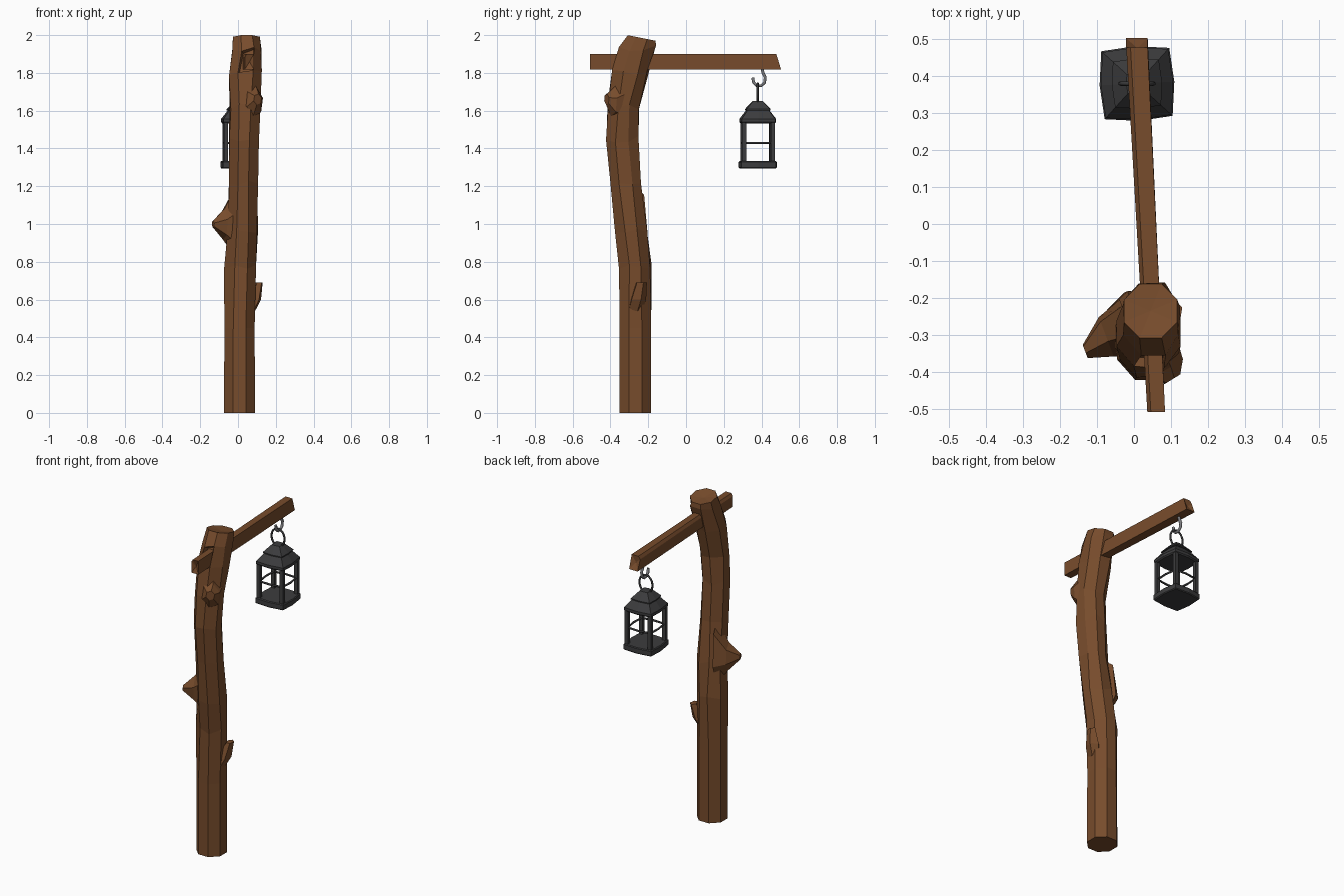
import bpy, bmesh, math, random
from mathutils import Vector

random.seed(4)
cube = bpy.data.objects.get("Cube")
if cube:
    bpy.data.objects.remove(cube, do_unlink=True)

X, Y, Z = Vector((1, 0, 0)), Vector((0, 1, 0)), Vector((0, 0, 1))


def material(name, color):
    m = bpy.data.materials.new(name)
    m.use_nodes = True
    m.diffuse_color = (*color, 1)
    m.node_tree.nodes["Principled BSDF"].inputs["Base Color"].default_value = (*color, 1)
    return m


wood = material("brown wood", (0.185, 0.072, 0.025))
iron = material("dark iron", (0.045, 0.045, 0.047))
steel = material("grey steel", (0.2, 0.2, 0.21))


def polygon(n, turn=0.0, corner=1.0, mid=None):
    """Unit outline; odd points use mid when the sides bulge."""
    points = []
    for i in range(n):
        a = turn + math.tau * i / n
        r = mid if mid and i % 2 else corner
        points.append((r * math.cos(a), r * math.sin(a)))
    return points


def loft(name, outline, sections, mat, u=X, v=Y, edit=None):
    """Skin an outline through (x, y, z, half_u, half_v) sections."""
    bm = bmesh.new()
    rings = [[bm.verts.new(Vector(s[:3]) + u * (p * s[3]) + v * (q * s[4]))
              for p, q in outline] for s in sections]
    n = len(outline)
    for a, b in zip(rings, rings[1:]):
        for i in range(n):
            j = (i + 1) % n
            bm.faces.new((a[i], a[j], b[j], b[i]))
    caps = [bm.faces.new(rings[0]), bm.faces.new(rings[-1])]
    bmesh.ops.recalc_face_normals(bm, faces=bm.faces)
    if edit:
        edit(bm, rings, caps)
    mesh = bpy.data.meshes.new(name)
    bm.to_mesh(mesh)
    bm.free()
    mesh.materials.append(mat)
    obj = bpy.data.objects.new(name, mesh)
    bpy.context.collection.objects.link(obj)
    return obj


def tube(name, points, radius, mat, cyclic=False):
    """Thin bent rod along a path."""
    curve = bpy.data.curves.new(name, "CURVE")
    curve.dimensions = "3D"
    curve.bevel_depth = radius
    curve.bevel_resolution = 1
    curve.use_fill_caps = True
    spline = curve.splines.new("POLY")
    spline.points.add(len(points) - 1)
    for p, co in zip(spline.points, points):
        p.co = (*co, 1)
    spline.use_cyclic_u = cyclic
    curve.materials.append(mat)
    obj = bpy.data.objects.new(name, curve)
    bpy.context.collection.objects.link(obj)


# Crooked tree-trunk post
OCT = polygon(8, math.pi / 8, 1 / math.cos(math.pi / 8))


def carve_post(bm, rings, caps):
    for ring in rings[2:-1]:
        for vert in ring:
            vert.co += Vector((random.uniform(-1, 1), random.uniform(-1, 1),
                               random.uniform(-3, 3))) * 0.006
    # slanted, slightly hollow top
    for vert in rings[-1]:
        vert.co.z -= 0.2 * (vert.co.y + 0.235)
    bmesh.ops.poke(bm, faces=[caps[1]], offset=-0.008)
    # socket around the front of the beam
    front = [f for f in bm.faces if f.normal.y < -0.8
             and 1.8 < f.calc_center_median().z < 1.92]
    bmesh.ops.inset_individual(bm, faces=front, thickness=0.008, depth=-0.025)


loft("post", OCT, [
    (0.008, -0.268, 0.00, 0.082, 0.083),
    (0.008, -0.268, 0.45, 0.080, 0.083),
    (0.012, -0.268, 0.77, 0.082, 0.083),
    (0.022, -0.290, 0.97, 0.080, 0.085),
    (0.030, -0.318, 1.22, 0.075, 0.080),
    (0.030, -0.338, 1.45, 0.075, 0.081),
    (0.040, -0.330, 1.62, 0.080, 0.082),
    (0.040, -0.296, 1.80, 0.084, 0.094),
    (0.047, -0.262, 1.93, 0.078, 0.099),
    (0.045, -0.235, 1.985, 0.072, 0.073),
], wood, edit=carve_post)

# Knots and broken branch stub
HEX = polygon(6, 0.3)
loft("side_knot", HEX, [
    (-0.010, -0.280, 1.02, 0.085, 0.20),
    (-0.075, -0.305, 1.00, 0.060, 0.085),
    (-0.132, -0.345, 1.00, 0.020, 0.018),
], wood, u=Vector((0.35, -0.93, 0)), v=Z)
loft("front_knot", HEX, [
    (0.050, -0.330, 1.66, 0.075, 0.14),
    (0.090, -0.392, 1.645, 0.052, 0.075),
    (0.104, -0.420, 1.66, 0.026, 0.03),
], wood, u=Vector((0.85, 0.53, 0)), v=Z)
loft("branch_stub", polygon(5, 0.4), [
    (0.065, -0.272, 0.54, 0.028, 0.040),
    (0.085, -0.255, 0.60, 0.040, 0.044),
    (0.112, -0.237, 0.69, 0.020, 0.030),
], wood)


# Cross beam with split ends
def split_ends(bm, rings, caps):
    for vert in rings[-1]:
        if vert.co.z > 1.86:
            vert.co.y -= 0.025
    bmesh.ops.poke(bm, faces=caps, offset=-0.015)


loft("beam", [(-1, -1), (1, -1), (1, 1), (-0.6, 1), (-1, 0.6)], [
    (0.060, -0.508, 1.86, 0.024, 0.041),
    (0.008, 0.503, 1.86, 0.029, 0.041),
], wood, v=Z, edit=split_ends)

# Hook under the beam
tube("hook", [(0.01, y, z) for y, z in (
    (0.402, 1.83), (0.408, 1.80), (0.420, 1.775), (0.416, 1.748), (0.398, 1.732),
    (0.375, 1.733), (0.358, 1.75), (0.354, 1.775))], 0.009, steel)

# Lantern: bulging square sections share one centre
CX, CY, TURN = 0.008, 0.38, 0.05
BULGE = polygon(8, math.pi / 4 + TURN, math.sqrt(2), 1.1)


def lantern_part(name, *levels):
    loft(name, BULGE, [(CX, CY, z, h, h) for z, h in levels], iron)


lantern_part("lantern_base", (1.295, 0.088), (1.30, 0.092), (1.328, 0.092), (1.333, 0.088))
lantern_part("lantern_eave", (1.533, 0.083), (1.54, 0.089), (1.556, 0.089),
             (1.605, 0.054))
lantern_part("lantern_cap", (1.602, 0.062), (1.608, 0.062), (1.644, 0.031), (1.65, 0.026))

# Corner posts of the lantern
SQUARE = polygon(4, math.pi / 4 + TURN, math.sqrt(2))
for i, (p, q) in enumerate(SQUARE):
    x, y = CX + 0.076 * p, CY + 0.076 * q
    loft(f"lantern_post_{i + 1}", SQUARE,
         [(x, y, 1.325, 0.011, 0.011), (x, y, 1.54, 0.011, 0.011)], iron)

# Middle rail and carrying ring
tube("lantern_rail", [(CX + 0.075 * p, CY + 0.075 * q, 1.43) for p, q in BULGE],
     0.006, iron, cyclic=True)
tube("lantern_ring", [(CX + 0.045 * p, CY, 1.69 + 0.054 * q) for p, q in polygon(16)],
     0.006, iron, cyclic=True)
